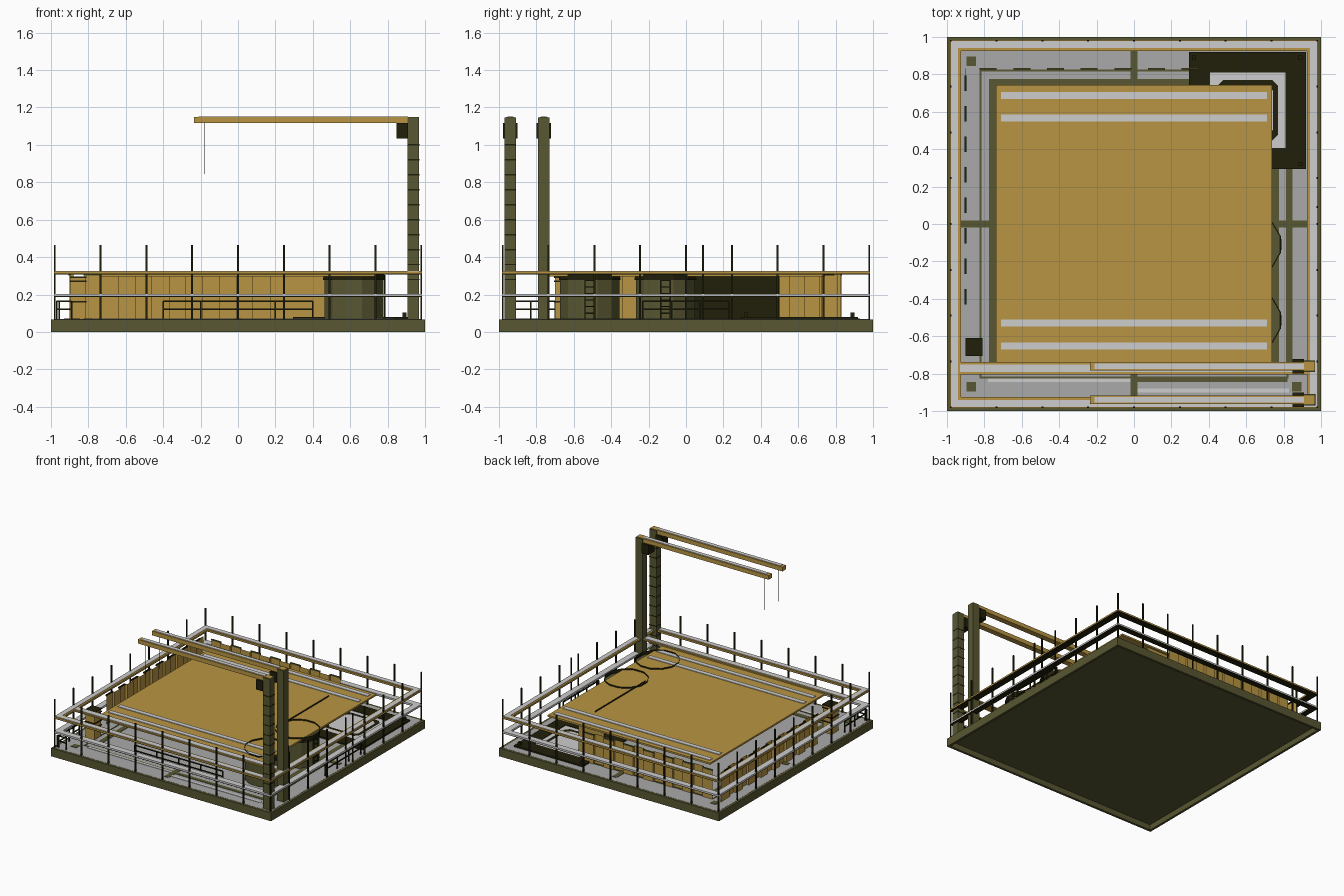
import bpy, bmesh, math
from mathutils import Matrix, Vector

cube = bpy.data.objects.get("Cube")
if cube:
    bpy.data.objects.remove(cube, do_unlink=True)


def material(name, rgb):
    m = bpy.data.materials.new(name)
    m.use_nodes = True
    m.diffuse_color = (*rgb, 1)
    m.node_tree.nodes["Principled BSDF"].inputs["Base Color"].default_value = (*rgb, 1)
    return m


GOLD = material("ochre paint", (0.48, 0.3, 0.056))
OLIVE = material("olive steel", (0.098, 0.096, 0.032))
DARK = material("dark steel", (0.015, 0.0135, 0.003))
LIGHT = material("light grey", (0.61, 0.61, 0.61))
DECK = material("deck grey", (0.4, 0.4, 0.4))


def finish(name, bm, mat):
    bmesh.ops.recalc_face_normals(bm, faces=bm.faces)
    me = bpy.data.meshes.new(name)
    bm.to_mesh(me)
    bm.free()
    me.materials.append(mat)
    ob = bpy.data.objects.new(name, me)
    bpy.context.collection.objects.link(ob)
    return ob


def add_box(bm, x, y, z):
    vs = bmesh.ops.create_cube(bm, size=1)["verts"]
    for v in vs:
        v.co = Vector([(r[0] + r[1]) / 2 + c * (r[1] - r[0]) for r, c in zip((x, y, z), v.co)])


def boxes(name, mat, *ranges):
    bm = bmesh.new()
    for r in ranges:
        add_box(bm, *r)
    return finish(name, bm, mat)


def span(c, w):
    return (c - w / 2, c + w / 2)


def ring(outer, inner, z):
    # four strips forming a square frame about the origin
    full, side = (-outer, outer), (-inner, inner)
    return [(full, (inner, outer), z), (full, (-outer, -inner), z),
            ((inner, outer), side, z), ((-outer, -inner), side, z)]


def cylinder(name, mat, r, x, y, z0, z1, cap=True):
    # twelve sides, with one flat side facing +x
    bm = bmesh.new()
    bmesh.ops.create_cone(bm, cap_ends=cap, segments=12, radius1=r, radius2=r, depth=z1 - z0)
    bmesh.ops.rotate(bm, matrix=Matrix.Rotation(math.pi / 12, 3, "Z"), verts=bm.verts)
    bmesh.ops.translate(bm, vec=(x, y, (z0 + z1) / 2), verts=bm.verts)
    return finish(name, bm, mat)


FLOOR = 0.068

# Platform: edge frame around a raised plate, open below
boxes("platform_frame", OLIVE, *ring(1, 0.98, (0, 0.067)))
boxes("platform_plate", OLIVE, (span(0, 1.962), span(0, 1.962), (0.045, 0.065)))
boxes("deck", DECK, (span(0, 1.96), span(0, 1.96), (0.064, FLOOR)))

# Painted deck bands, cross marks and corner pads
paint = (FLOOR - 0.001, FLOOR + 0.003)
bands = ring(0.775, 0.735, paint) + ring(0.825, 0.815, paint)
for s in (-1, 1):
    arm = tuple(sorted((s * 0.74, s * 0.93)))
    bands += [(span(0, 0.04), arm, paint), (arm, span(0, 0.04), paint)]
    bands += [(span(s * 0.87, 0.05), span(t * 0.87, 0.05), paint) for t in (-1, 1)]
bands += [(span(0.83, 0.035), (-0.8, 0.3), paint), ((0, 0.82), span(-0.83, 0.03), paint)]
boxes("deck_bands", OLIVE, *bands)
boxes("deck_light_lines", LIGHT, ((-0.78, -0.02), span(-0.835, 0.02), paint),
      ((0.02, 0.83), span(-0.89, 0.02), paint))

# Perimeter railing: dark underside, painted body, light top
boxes("lower_rail", LIGHT, *ring(0.985, 0.935, (0.192, 0.204)))
boxes("upper_rail", GOLD, *ring(0.985, 0.926, (0.312, 0.323)))
boxes("upper_rail_cap", LIGHT, *ring(0.978, 0.94, (0.322, 0.326)))
boxes("rail_undersides", DARK, *ring(0.985, 0.935, (0.188, 0.192)), *ring(0.985, 0.926, (0.308, 0.312)))
tall = (0.06, 0.465)
posts = [(span(0.98, 0.01), span(0.09, 0.01), tall)]
for i in range(-4, 5):
    p = span(i * 0.245, 0.01)
    for s in (-1, 1):
        e = span(s * 0.98, 0.01)
        posts.append((p, e, tall))
        if abs(i) < 4:
            posts.append((e, p, tall))
boxes("rail_posts", DARK, *posts)

# Inner front rail
boxes("inner_rail", GOLD, ((-0.93, 0.93), (-0.805, -0.737), (0.312, 0.322)))
boxes("inner_rail_cap", LIGHT, ((-0.93, 0.93), (-0.792, -0.75), (0.321, 0.326)))


# Low guard rails
def guard(name, at, half, along_x, count):
    parts = []

    def put(run, z):
        x, y = at
        if along_x:
            parts.append(((x + run[0], x + run[1]), span(y, 0.008), z))
        else:
            parts.append((span(x, 0.008), (y + run[0], y + run[1]), z))
    for z in (0.12, 0.163):
        put((-half, half), span(z, 0.008))
    for i in range(count):
        put(span(-half + 2 * half * i / (count - 1), 0.008), (0.06, 0.165))
    boxes(name, DARK, *parts)


guard("front_guard", (0, -0.77), 0.4, True, 5)
guard("side_guard", (0.955, 0), 0.23, False, 4)
guard("corner_guard_front", (-0.93, -0.96), 0.04, True, 2)
guard("corner_guard_side", (-0.955, -0.83), 0.13, False, 3)

# Canopy roof with light stripes
ROOF = 0.31
boxes("roof", GOLD, (span(0, 1.476), (-0.745, 0.742), (0.296, ROOF)))
boxes("roof_stripes", LIGHT, *[(span(0, 1.42), span(y, 0.038), (0.309, 0.315))
                               for y in (0.688, 0.567, -0.53, -0.653)])


# Stepped panel walls with thin caps on the outer panels
def panel_wall(name, start, direction, outward, pitch, count, cap_mat):
    d, o = Vector(direction), Vector(outward)
    line = []
    for i in range(count):
        for t, depth in ((0, 0), (0.5, 0), (0.5, -0.02), (1, -0.02)):
            line.append(Vector(start) + d * (i + t) * pitch + o * depth)
    line = line[:-2]
    bm = bmesh.new()
    low, high = [[bm.verts.new((p.x, p.y, z)) for p in line] for z in (FLOOR, ROOF)]
    for i in range(len(line) - 1):
        bm.faces.new((low[i], low[i + 1], high[i + 1], high[i]))
    finish(name, bm, GOLD)
    caps = bmesh.new()
    for i in range(count):
        a = Vector(start) + d * i * pitch
        b = a + d * pitch * 0.45
        add_box(caps, (min(a.x, b.x) - 0.005, max(a.x, b.x) + 0.005),
                (min(a.y, b.y) - 0.005, max(a.y, b.y) + 0.005), (0.302, 0.312))
    finish(name + "_caps", caps, cap_mat)


panel_wall("left_wall", (-0.9, -0.425, 0), (0, 1, 0), (-1, 0, 0), 0.163, 8, DARK)
panel_wall("back_wall", (-0.82, 0.83, 0), (1, 0, 0), (0, 1, 0), 0.18, 7, OLIVE)
boxes("wall_corner", GOLD, (span(-0.9, 0.004), (0.79, 0.832), (FLOOR, ROOF)))
boxes("back_wall_end", GOLD, ((0.24, 0.47), span(0.72, 0.01), (FLOOR, 0.297)))

# Dark partition: a thin sheet standing just proud of the roof
bm = bmesh.new()
ends = [(y, z) for y, z in ((-0.15, FLOOR), (0.5, FLOOR), (0.5, 0.322), (-0.15, 0.322))]
bm.faces.new([bm.verts.new((0.475, y, z)) for y, z in ends])
finish("dark_partition", bm, DARK)

# Cabinet at the front corner
boxes("cabinet", GOLD, ((-0.895, -0.815), (-0.7, -0.615), (0.06, 0.29)))
boxes("cabinet_bands", DARK, *[((-0.9, -0.81), (-0.705, -0.61), span(z, 0.008))
                               for z in (0.16, 0.2, 0.27, 0.293)])

# Storage tanks with rims, thin open lips and ladders
for tag, y in (("front_", -0.515), ("rear_", -0.11)):
    cylinder(tag + "tank", OLIVE, 0.164, 0.62, y, 0.06, 0.294)
    cylinder(tag + "tank_rim", DARK, 0.171, 0.62, y, 0.278, 0.292)
    cylinder(tag + "tank_lip", DARK, 0.168, 0.62, y, 0.29, 0.322, cap=False)
    rungs = [(span(0.785, 0.008), span(y + s * 0.025, 0.008), (0.06, 0.305)) for s in (-1, 1)]
    rungs += [(span(0.785, 0.006), span(y, 0.05), span(0.1 + k * 0.035, 0.006)) for k in range(6)]
    boxes(tag + "tank_ladder", DARK, *rungs)

# Landing pad: dark frame, light floor and chamfered dark outline
lo, hi, c = 0.295, 0.92, 0.608
boxes("pad_frame", DARK, ((lo, hi), (0.81, hi), (0.06, 0.08)), ((lo, hi), (lo, 0.405), (0.06, 0.08)),
      ((lo, 0.405), (0.405, 0.81), (0.06, 0.08)), ((0.81, hi), (0.405, 0.81), (0.06, 0.08)))
boxes("pad_floor", LIGHT, ((0.4, 0.815), (0.4, 0.815), (0.06, 0.076)))
bm = bmesh.new()
loops = []
for half in (0.162, 0.135):
    k = half - 0.03
    pts = [(k, half), (half, k), (half, -k), (k, -half), (-k, -half), (-half, -k), (-half, k), (-k, half)]
    loops.append([bm.verts.new((c + x, c + y, 0.08)) for x, y in pts])
for i in range(8):
    j = (i + 1) % 8
    bm.faces.new((loops[0][i], loops[1][i], loops[1][j], loops[0][j]))
finish("pad_outline", bm, DARK)
boxes("pad_lamps", DARK, *[(span(x, 0.02), span(y, 0.02), (0.075, 0.105))
                           for x, y in ((0.89, 0.89), (0.32, 0.89), (0.89, 0.32))])

# Twin cranes
for tag, y in (("front_crane_", -0.94), ("rear_crane_", -0.76)):
    boxes(tag + "mast", OLIVE, (span(0.938, 0.062), span(y, 0.06), (0.06, 1.147)))
    boxes(tag + "boom", GOLD, ((-0.235, 0.968), span(y, 0.046), (1.116, 1.15)))
    boxes(tag + "boom_cap", LIGHT, ((-0.21, 0.91), span(y, 0.03), (1.149, 1.153)))
    boxes(tag + "winch", DARK, ((0.848, 0.908), span(y, 0.078), (1.035, 1.116)))
    boxes(tag + "cable", DARK, (span(-0.18, 0.004), span(y, 0.004), (0.845, 1.117)))
boxes("mast_rungs", DARK, *[(span(0.938, 0.065), span(-0.94, 0.063), span(0.2 + i * 0.08, 0.007))
                            for i in range(11)])
